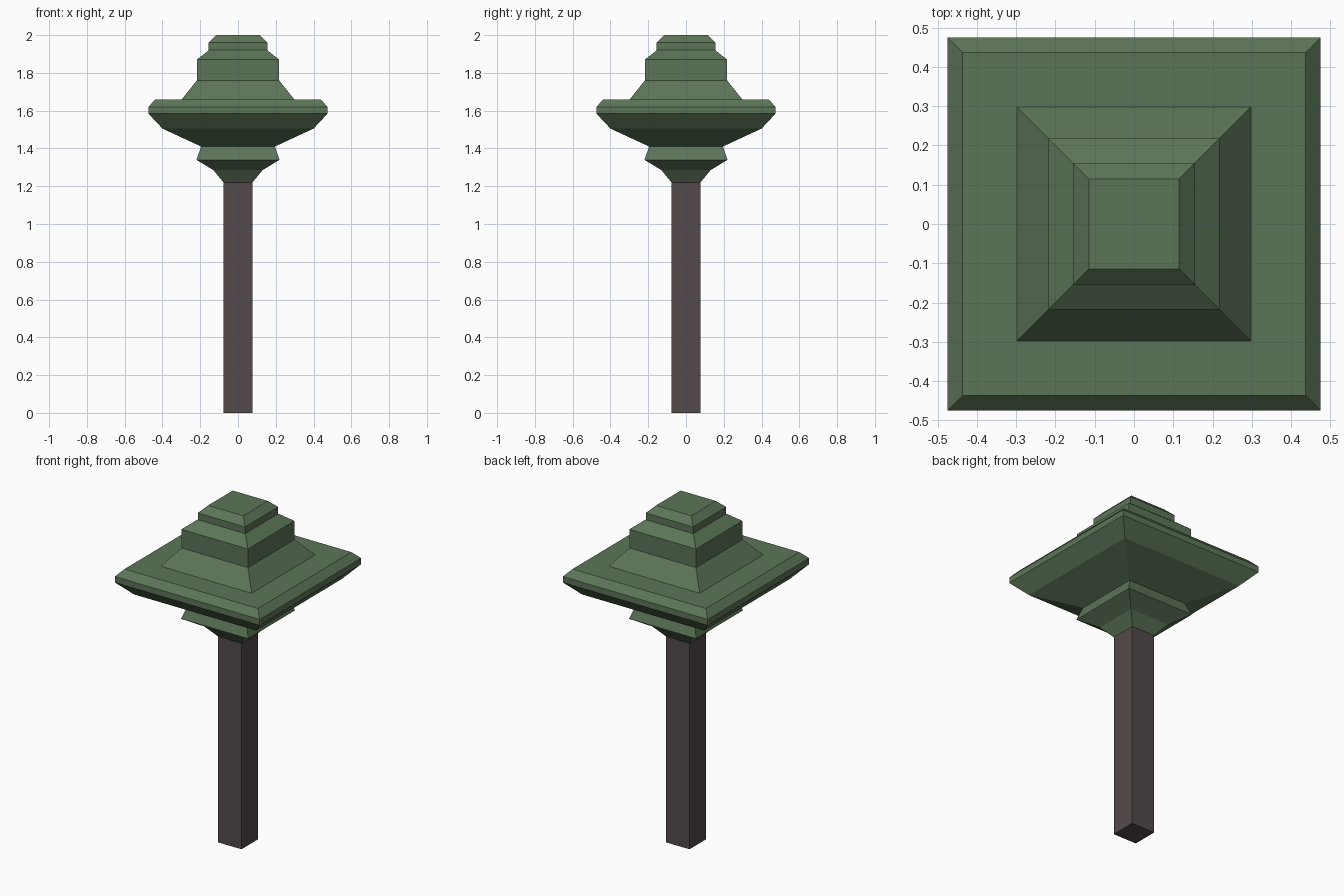
import bpy
import bmesh

cube = bpy.data.objects.get("Cube")
if cube:
    bpy.data.objects.remove(cube, do_unlink=True)


def make_material(name, rgb):
    mat = bpy.data.materials.new(name)
    mat.use_nodes = True
    mat.diffuse_color = (*rgb, 1)
    bsdf = next(n for n in mat.node_tree.nodes if n.type == "BSDF_PRINCIPLED")
    bsdf.inputs["Base Color"].default_value = (*rgb, 1)
    return mat


def square_loft(name, profile, material):
    """Stack square rings given as (half width, height) and cap both ends."""
    bm = bmesh.new()
    rings = []
    for half, z in profile:
        corners = ((-half, -half), (half, -half), (half, half), (-half, half))
        rings.append([bm.verts.new((x, y, z)) for x, y in corners])
    for low, high in zip(rings, rings[1:]):
        for i in range(4):
            j = (i + 1) % 4
            bm.faces.new((low[i], low[j], high[j], high[i]))
    bm.faces.new(rings[0][::-1])
    bm.faces.new(rings[-1])
    mesh = bpy.data.meshes.new(name)
    bm.to_mesh(mesh)
    bm.free()
    mesh.materials.append(material)
    obj = bpy.data.objects.new(name, mesh)
    bpy.context.collection.objects.link(obj)
    return obj


bark = make_material("dark bark", (0.088, 0.068, 0.068))
leaf = make_material("leaf green", (0.108, 0.178, 0.098))

# Square trunk
TRUNK_HALF, TRUNK_TOP = 0.077, 1.22
square_loft("trunk", [(TRUNK_HALF, 0), (TRUNK_HALF, TRUNK_TOP)], bark)

# Tiered foliage: lower collar, wide brim, stepped crown
collar = [(TRUNK_HALF, TRUNK_TOP), (0.13, 1.285), (0.22, 1.34), (0.195, 1.41)]
brim = [(0.40, 1.505), (0.475, 1.585), (0.475, 1.62), (0.437, 1.66)]
crown = [(0.298, 1.66), (0.218, 1.76), (0.218, 1.87),
         (0.155, 1.92), (0.155, 1.96), (0.115, 2.0)]
square_loft("foliage", collar + brim + crown, leaf)
